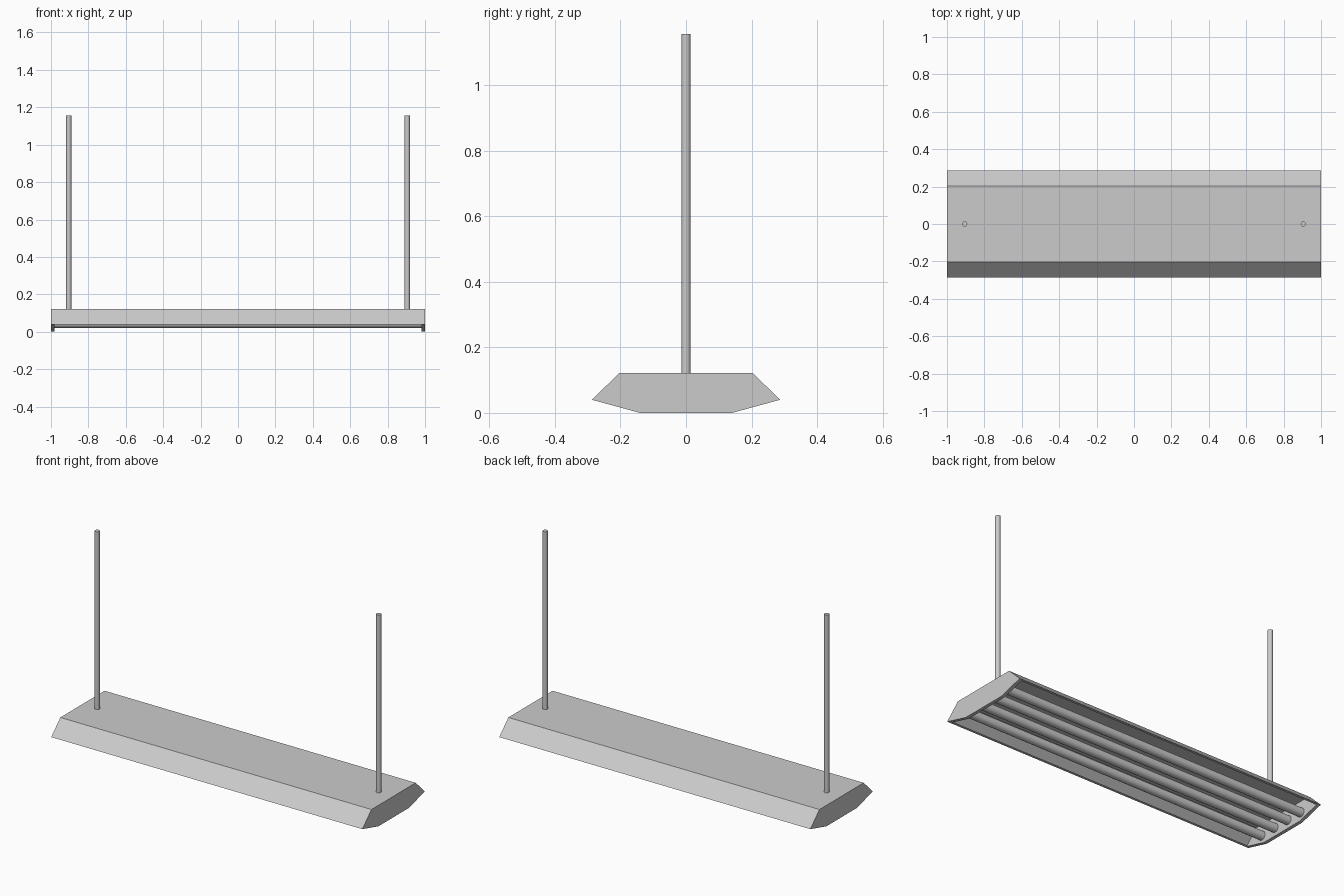
import bpy
from math import pi

if "Cube" in bpy.data.objects:
    bpy.data.objects.remove(bpy.data.objects["Cube"])

HALF = 1.0      # half length of the lamp
CAP = 0.02      # end cap thickness


def prism(name, profile, x0, x1):
    """Extrude a closed (y, z) profile along x."""
    n = len(profile)
    verts = [(x, y, z) for x in (x0, x1) for y, z in profile]
    faces = [tuple(reversed(range(n))), tuple(range(n, 2 * n))]
    faces += [(i, (i + 1) % n, (i + 1) % n + n, i + n) for i in range(n)]
    mesh = bpy.data.meshes.new(name)
    mesh.from_pydata(verts, [], faces)
    mesh.update()
    obj = bpy.data.objects.new(name, mesh)
    bpy.context.collection.objects.link(obj)
    return obj


def cylinder(name, radius, depth, location, rotation=(0, 0, 0), sides=16):
    bpy.ops.mesh.primitive_cylinder_add(vertices=sides, radius=radius, depth=depth,
                                        location=location, rotation=rotation)
    obj = bpy.context.object
    obj.name = name
    bpy.ops.object.shade_smooth_by_angle()
    return obj


# Reflector housing: thin bent sheet, open underneath
outer = [(-0.287, 0.04), (0.287, 0.04), (0.203, 0.122), (-0.203, 0.122)]
shell = [outer[0], (-0.273, 0.04), (-0.199, 0.112), (0.199, 0.112),
         (0.273, 0.04), outer[1], outer[2], outer[3]]
prism("housing", shell, -HALF + CAP, HALF - CAP)

# Six-sided end caps
cap = [(-0.14, 0.0), (0.14, 0.0)] + outer[1:] + [outer[0]]
prism("end_cap_left", cap, -HALF, -HALF + CAP)
prism("end_cap_right", cap, HALF - CAP, HALF)

# Light tubes running between the end caps
for i in range(4):
    cylinder(f"light_tube_{i + 1}", 0.025, 2 * (HALF - CAP) + 0.01,
             (0, (i - 1.5) * 0.103, 0.045), (0, pi / 2, 0))

# Hanging rods
for side, x in (("left", -0.905), ("right", 0.905)):
    cylinder(f"hanging_rod_{side}", 0.014, 1.035, (x, 0, 0.6375))
